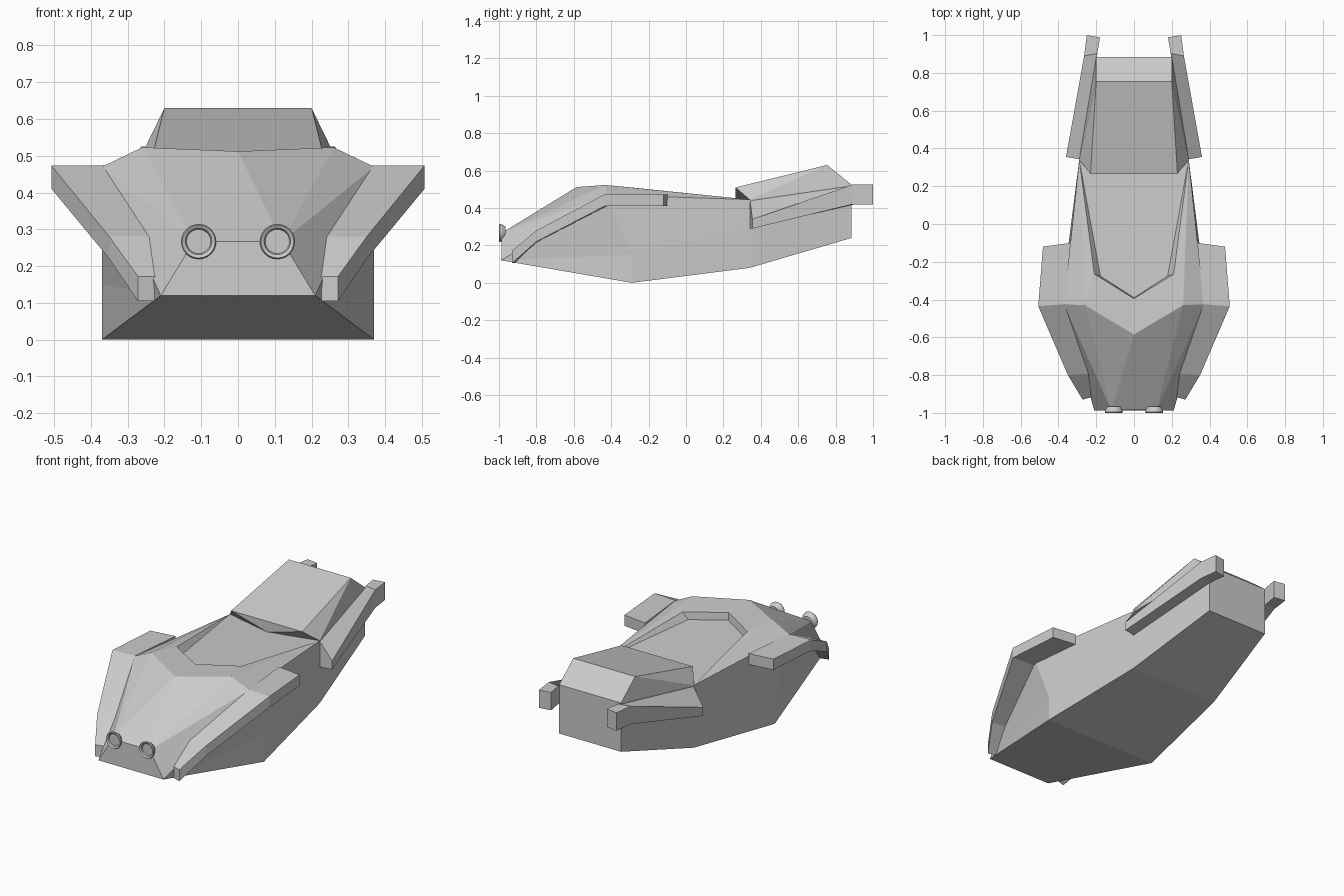
import bpy, bmesh, math
from mathutils import Vector

if "Cube" in bpy.data.objects:
    bpy.data.objects.remove(bpy.data.objects["Cube"])


def finish(bm, name):
    bmesh.ops.recalc_face_normals(bm, faces=bm.faces)
    me = bpy.data.meshes.new(name)
    bm.to_mesh(me)
    bm.free()
    ob = bpy.data.objects.new(name, me)
    bpy.context.collection.objects.link(ob)
    return ob


# hull: named key points on the +x half
P = {
    "keel0": (.21, -.988, .12), "keel1": (.37, -.29, 0), "keel2": (.29, .34, .08), "keel3": (.2, .885, .24),
    "belt": (.37, -.29, .15), "belt2": (.29, .34, .29),
    "nose": (.12, -.985, .267), "shoulder": (.37, -.425, .47), "hood": (.26, -.43, .523),
    "peak": (0, -.585, .512), "waist": (.29, .34, .445),
    "rim0": (0, -.395, .512), "rim1": (.21, -.265, .507),
    "floor0": (0, -.39, .468), "floor1": (.178, -.275, .468), "floor2": (0, .265, .448),
    "cover0": (.23, .265, .51), "cover1": (.2, .755, .63), "cover2": (.2, .885, .525),
}
bm = bmesh.new()
V = {}
for k, (x, y, z) in P.items():
    V[k, 1] = bm.verts.new((x, y, z))
    V[k, -1] = bm.verts.new((-x, y, z)) if x else V[k, 1]

# panels spanning the full width
for a, b in [("keel0", "keel1"), ("keel1", "keel2"), ("keel2", "keel3"), ("keel0", "nose"),
             ("cover0", "cover1"), ("cover1", "cover2"), ("cover2", "keel3")]:
    bm.faces.new((V[a, 1], V[b, 1], V[b, -1], V[a, -1]))
for a, b in [("nose", "peak"), ("cover0", "floor2")]:
    bm.faces.new((V[a, 1], V[b, 1], V[a, -1]))

# panels repeated on both sides
side_panels = [
    "keel0 keel1 belt", "keel0 belt shoulder", "nose keel0 shoulder", "nose shoulder hood", "nose hood peak",
    "keel1 keel2 belt2 belt", "belt belt2 waist shoulder", "hood shoulder waist",
    "peak hood rim1 rim0", "hood waist rim1", "rim0 rim1 floor1 floor0", "rim1 waist floor1",
    "floor0 floor1 waist floor2", "floor2 waist cover0", "cover0 waist cover1",
    "waist cover2 cover1", "belt2 keel2 keel3", "belt2 keel3 cover2 waist",
]
for text in side_panels:
    for s in (1, -1):
        pts = list(dict.fromkeys(V[k, s] for k in text.split()))
        # floor halves share two centre points
        bm.faces.new(pts)
finish(bm, "hull")


def pod(name, stations, s):
    """Loft quads: each station = outer xy, inner xy, bottom z, outer top z, inner top z."""
    bm = bmesh.new()
    rings = []
    for (ox, oy), (ix, iy), zb, zo, zi in stations:
        rings.append([bm.verts.new(c) for c in
                      ((s * ox, oy, zb), (s * ox, oy, zo), (s * ix, iy, zi), (s * ix, iy, zb))])
    for a, b in zip(rings, rings[1:]):
        for i in range(4):
            j = (i + 1) % 4
            bm.faces.new((a[i], a[j], b[j], b[i]))
    bm.faces.new(rings[0])
    bm.faces.new(rings[-1])
    finish(bm, name)


fender = [((.482, -.12), (.335, -.10), .41, .473, .473),
          ((.507, -.435), (.367, -.425), .41, .473, .473),
          ((.35, -.80), (.21, -.79), .22, .28, .28),
          ((.272, -.93), (.222, -.915), .105, .172, .172)]
fin = [((.36, .355), (.285, .342), .29, .34, .445),
       ((.264, .89), (.194, .903), .42, .525, .525),
       ((.25, 1.0), (.18, .988), .42, .525, .525)]


# headlamp: turned cup with a recessed dish
def lamp(name, x):
    bm = bmesh.new()
    prof = [(0, -.965), (.032, -.965), (.046, -.985), (.048, -.995), (.045, -1.0), (.036, -.995), (.033, -.988), (0, -.988)]
    vs = [bm.verts.new((x + r, y, .267)) for r, y in prof]
    es = [bm.edges.new(p) for p in zip(vs, vs[1:])]
    bmesh.ops.spin(bm, geom=vs + es, cent=Vector((x, 0, .267)), axis=(0, 1, 0),
                   angle=math.tau, steps=24, use_merge=True)
    bmesh.ops.remove_doubles(bm, verts=bm.verts, dist=1e-4)
    finish(bm, name)


for s, tag in ((1, "right"), (-1, "left")):
    pod("front_fender_" + tag, fender, s)
    pod("rear_fin_" + tag, fin, s)
    lamp("headlamp_" + tag, s * .107)
